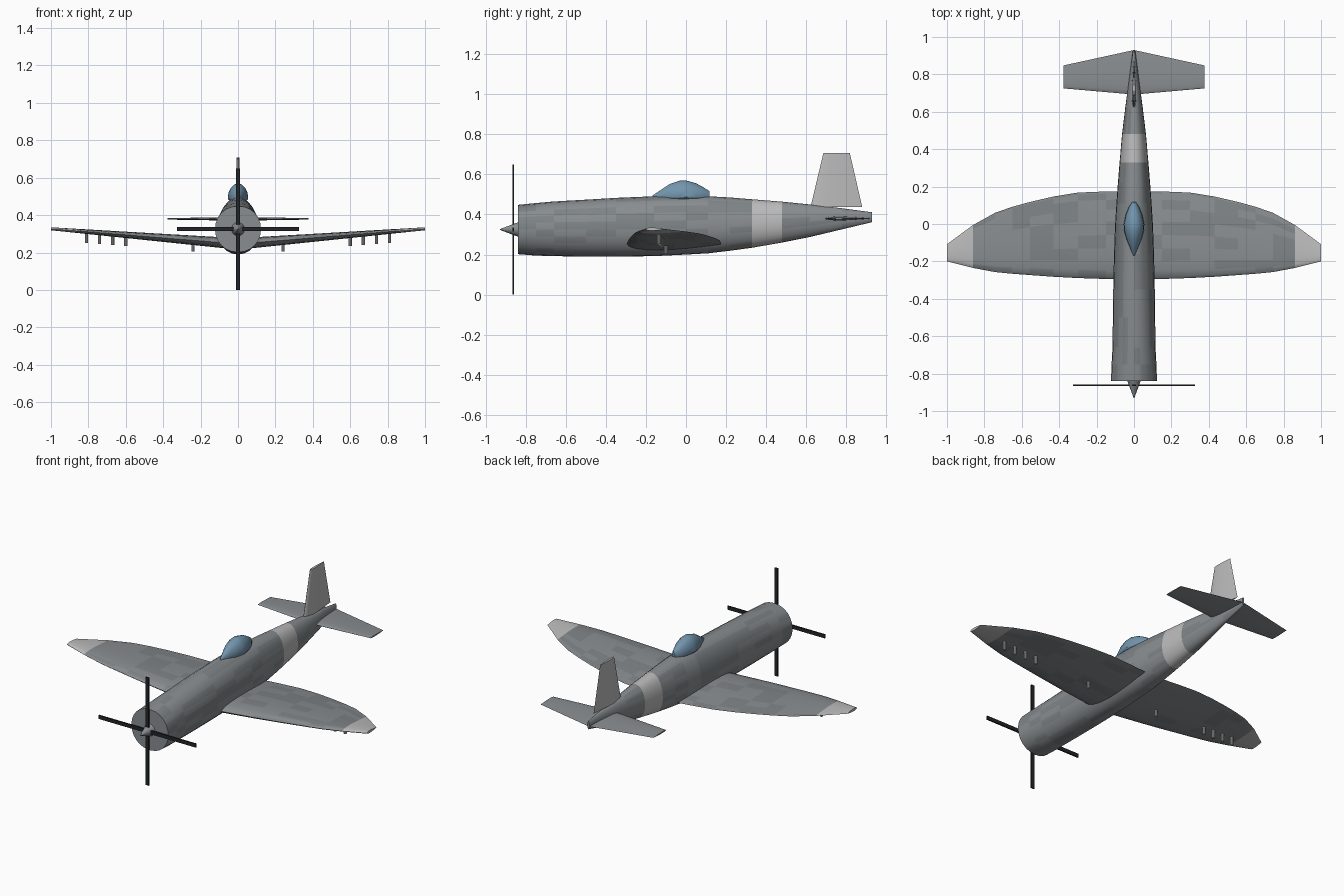
import bpy, bmesh, math, random
from mathutils import Matrix, Vector

if "Cube" in bpy.data.objects:
    bpy.data.objects.remove(bpy.data.objects["Cube"])

random.seed(4)

def material(name, c):
    m = bpy.data.materials.new(name)
    m.diffuse_color = (*c, 1)
    m.use_nodes = True
    m.node_tree.nodes["Principled BSDF"].inputs["Base Color"].default_value = m.diffuse_color
    return m

GREY_A = material("grey", (0.25, 0.27, 0.28))
GREY_B = material("grey_patch", (0.21, 0.23, 0.24))
LIGHT = material("light_grey", (0.50, 0.50, 0.50))
DARK = material("dark", (0.015, 0.017, 0.02))
BLUE = material("canopy_blue", (0.17, 0.30, 0.42))
PAINT = [GREY_A, GREY_B, LIGHT]

def finish(name, bm, mats, pick=None, angle=35):
    bmesh.ops.recalc_face_normals(bm, faces=bm.faces)
    if pick:
        for f in bm.faces:
            f.material_index = pick(f.calc_center_median())
    me = bpy.data.meshes.new(name)
    bm.to_mesh(me)
    bm.free()
    for m in mats:
        me.materials.append(m)
    ob = bpy.data.objects.new(name, me)
    bpy.context.collection.objects.link(ob)
    bpy.ops.object.select_all(action='DESELECT')
    ob.select_set(True)
    bpy.context.view_layer.objects.active = ob
    bpy.ops.object.shade_smooth_by_angle(angle=math.radians(angle))
    return ob

def loft(name, rings, mats, pick=None, angle=35):
    bm = bmesh.new()
    loops = [[bm.verts.new(p) for p in r] for r in rings]
    for a, b in zip(loops, loops[1:]):
        for i in range(len(a)):
            j = (i + 1) % len(a)
            bm.faces.new((a[i], a[j], b[j], b[i]))
    bm.faces.new(loops[0])
    bm.faces.new(loops[-1])
    return finish(name, bm, mats, pick, angle)

def mottle():
    return 1 if random.random() < 0.3 else 0

def oval(y, hw, bot, mid, top, n=24, power=1.0):
    """Egg-shaped section with its widest point at height mid."""
    pts = []
    for i in range(n):
        a = 2 * math.pi * i / n
        c, s = math.cos(a), math.sin(a)
        x = hw * math.copysign(abs(c) ** power, c)
        pts.append((x, y, mid + s * (top - mid if s > 0 else mid - bot)))
    return pts

def airfoil(le, te, thick, place, n=10):
    """Symmetric wing section; place(chord_pos, offset) gives the point."""
    def half(t):
        return 5 * thick * (0.2969 * math.sqrt(t) - 0.126 * t - 0.3516 * t**2
                            + 0.2843 * t**3 - 0.1026 * t**4)
    ts = [(1 - math.cos(math.pi * i / n)) / 2 for i in range(n + 1)]
    loop = [(t, half(t)) for t in ts] + [(t, -half(t)) for t in ts[-2:0:-1]]
    return [place(le + (te - le) * t, h) for t, h in loop]

# fuselage: y, half width, bottom, widest height, top
body = [(-.84, .123, .202, .325, .448), (-.75, .120, .195, .325, .457),
        (-.66, .115, .192, .325, .465), (-.50, .113, .190, .325, .474),
        (-.35, .111, .190, .325, .483), (-.16, .107, .192, .325, .491),
        (0, .101, .200, .328, .494), (.11, .094, .206, .330, .491),
        (.22, .086, .219, .335, .485), (.33, .077, .234, .342, .476),
        (.48, .064, .260, .352, .464), (.62, .047, .288, .365, .450),
        (.78, .026, .326, .380, .431), (.93, .006, .362, .387, .411)]
loft("fuselage", [oval(*s, power=0.92) for s in body], PAINT,
     lambda c: 2 if .33 < c.y < .48 else mottle())

# wing: x, leading edge, trailing edge
half_wing = [(0, -.297, .176), (.15, -.294, .174), (.3, -.289, .168),
             (.43, -.282, .147), (.556, -.273, .118), (.65, -.266, .092),
             (.743, -.257, .06), (.86, -.235, -.005), (1, -.20, -.108)]
wing_z = lambda x: .246 + .081 * abs(x)
def wing_ring(x, le, te):
    return airfoil(le, te, .062 - .046 * abs(x),
                   lambda y, h: (x, y, wing_z(x) + h))
span = [(-x, a, b) for x, a, b in half_wing[:0:-1]] + half_wing
loft("wing", [wing_ring(*s) for s in span], PAINT,
     lambda c: 2 if abs(c.x) > .86 else mottle())

# tailplane
loft("tailplane", [airfoil(le, te, th, lambda y, h, x=x: (x, y, .380 + h))
                   for x, le, te, th in [(-.376, .725, .848, .008), (0, .692, .93, .02),
                                         (.376, .725, .848, .008)]], PAINT)

# fin
loft("fin", [airfoil(le, te, th, lambda y, h, z=z: (h, y, z))
             for z, le, te, th in [(.437, .622, .88, .024), (.707, .686, .818, .014)]],
     [LIGHT])

# canopy: y, half width, top
glass = [(-.168, .004, .494), (-.13, .020, .520), (-.08, .041, .553), (-.03, .054, .569),
         (0, .055, .570), (.05, .044, .556), (.09, .028, .534), (.118, .010, .516)]
loft("canopy", [oval(y, w, .47, .488, t, 16) for y, w, t in glass], [BLUE])

# spinner
bm = bmesh.new()
bmesh.ops.create_cone(bm, cap_ends=True, segments=16, radius1=.036, radius2=.002, depth=.09,
                      matrix=Matrix.Translation((0, -.884, .325)) @ Matrix.Rotation(math.pi / 2, 4, 'X'))
finish("spinner", bm, [GREY_A])

# propeller blades
bm = bmesh.new()
for k in range(4):
    turn = Matrix.Translation((0, -.862, .325)) @ Matrix.Rotation(k * math.pi / 2, 4, 'Y')
    bmesh.ops.create_cube(bm, size=1, matrix=turn @ Matrix.Translation((0, 0, .1675))
                          @ Matrix.Diagonal((.022, .008, .315, 1)))
finish("propeller", bm, [DARK])

# propeller shaft
bm = bmesh.new()
bmesh.ops.create_cone(bm, cap_ends=True, segments=12, radius1=.02, radius2=.02, depth=.03,
                      matrix=Matrix.Translation((0, -.842, .325)) @ Matrix.Rotation(math.pi / 2, 4, 'X'))
finish("propeller_shaft", bm, [DARK])

# small pylons under both wings
bm = bmesh.new()
for side in (-1, 1):
    for x, y in [(.24, -.10), (.60, -.12), (.67, -.125), (.74, -.13), (.81, -.135)]:
        bmesh.ops.create_cone(bm, cap_ends=True, segments=10, radius1=.009, radius2=.009, depth=.05,
                              matrix=Matrix.Translation((side * x, y, wing_z(x) - .035)))
finish("wing_pylons", bm, [LIGHT])
